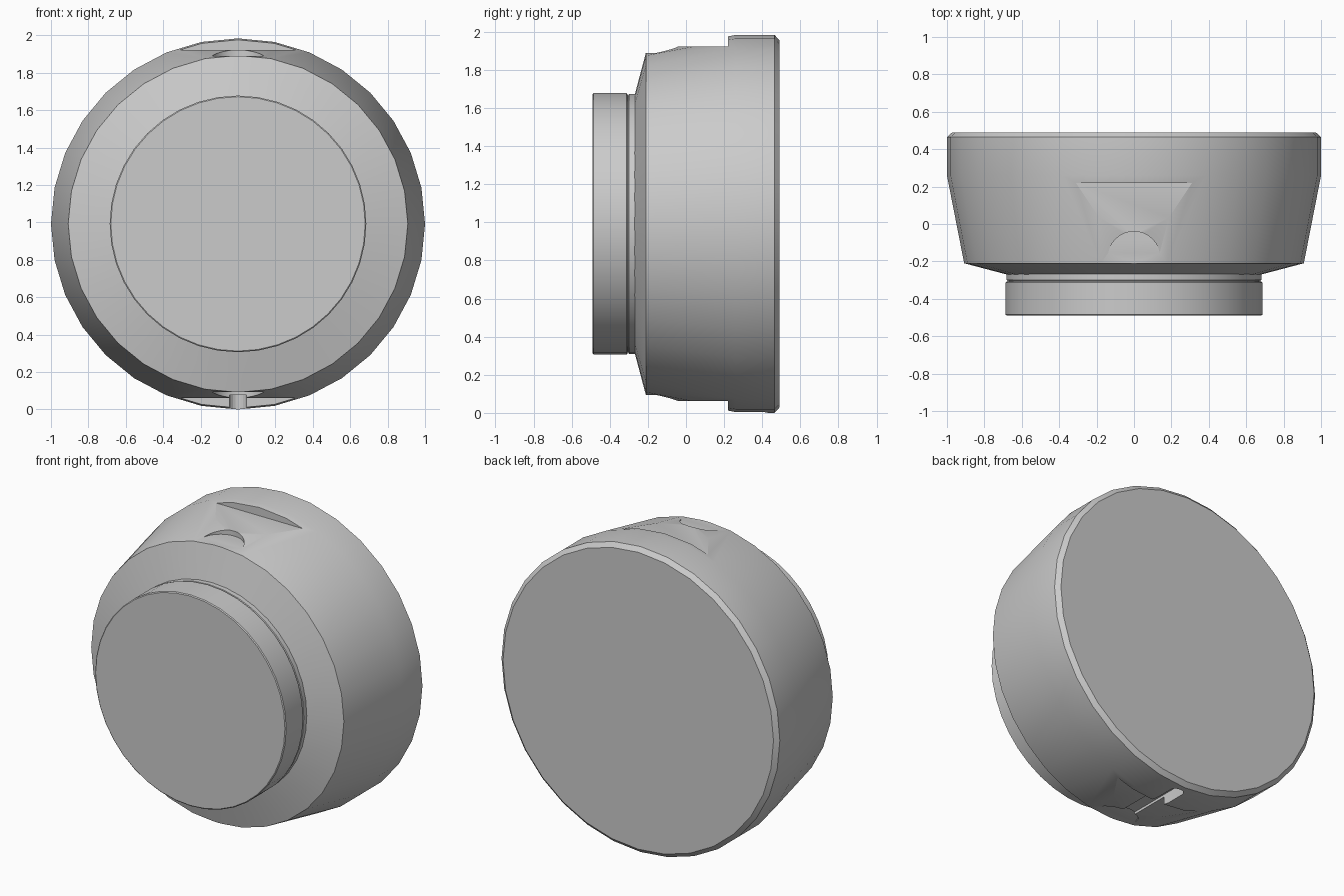
import bpy, bmesh
from math import sin, cos, pi, radians

if "Cube" in bpy.data.objects:
    bpy.data.objects.remove(bpy.data.objects["Cube"])

CZ = 0.992          # height of the turning axis
FLAT = 0.93         # distance of the milled flats from the axis
FLOOR = 0.898       # distance of the finger recess floors from the axis

grey = bpy.data.materials.new("plain grey")
grey.use_nodes = True
grey.diffuse_color = (0.6, 0.6, 0.6, 1)
grey.node_tree.nodes["Principled BSDF"].inputs["Base Color"].default_value = (0.6, 0.6, 0.6, 1)


def finish(name, bm):
    bmesh.ops.recalc_face_normals(bm, faces=bm.faces)
    mesh = bpy.data.meshes.new(name)
    bm.to_mesh(mesh)
    bm.free()
    obj = bpy.data.objects.new(name, mesh)
    bpy.context.collection.objects.link(obj)
    mesh.materials.append(grey)
    return obj


def turned(name, profile, sides, squash=1.0):
    """Closed solid turned about the y axis from (y, radius) points."""
    bm = bmesh.new()
    angles = [2 * pi * i / sides for i in range(sides)]
    rings = [[bm.verts.new((r * cos(a), y, CZ + squash * r * sin(a))) for a in angles]
             for y, r in profile]
    for lower, upper in zip(rings, rings[1:]):
        for i in range(sides):
            j = (i + 1) % sides
            bm.faces.new((lower[i], lower[j], upper[j], upper[i]))
    bm.faces.new(rings[0])
    bm.faces.new(rings[-1])
    return finish(name, bm)


def prism(name, outline, z0, z1):
    """Upright prism over an (x, y) outline."""
    bm = bmesh.new()
    base = bm.faces.new([bm.verts.new((x, y, z0)) for x, y in outline])
    top = bmesh.ops.extrude_face_region(bm, geom=[base])["geom"]
    bmesh.ops.translate(bm, vec=(0, 0, z1 - z0),
                        verts=[v for v in top if isinstance(v, bmesh.types.BMVert)])
    return finish(name, bm)


def arc(cy, r, start, end, steps):
    return [(r * cos(start + (end - start) * i / steps),
             cy + r * sin(start + (end - start) * i / steps)) for i in range(steps + 1)]


def select_only(obj):
    bpy.ops.object.select_all(action="DESELECT")
    obj.select_set(True)
    bpy.context.view_layer.objects.active = obj


def cut(target, cutter):
    cutter.hide_render = True
    mod = target.modifiers.new("cut", "BOOLEAN")
    mod.operation = "DIFFERENCE"
    mod.solver = "EXACT"
    mod.object = cutter
    select_only(target)
    bpy.ops.object.modifier_apply(modifier=mod.name)
    bpy.data.objects.remove(cutter)


# Main housing with tapered wall and bevelled back rim
body = turned("housing", [(-0.27, 0.68), (-0.21, 0.908), (0.26, 1.0),
                          (0.465, 1.0), (0.49, 0.972)], 32, 0.992)

# Milled flats and round finger recesses on the top and bottom
flat_outline = [(-0.6, -0.6), (0.6, -0.6), (0.6, 0.22), (-0.6, 0.22)]
recess_outline = arc(-0.18, 0.14, 0, 2 * pi, 32)[:-1]
for side in (1, -1):
    for outline, depth in ((flat_outline, FLAT), (recess_outline, FLOOR)):
        cut(body, prism("cutter", outline, CZ + side * depth, CZ + side * 1.2))

# Round-ended slot underneath
slot_outline = [(-0.045, -0.12), (0.045, -0.12)] + arc(0.385, 0.045, 0, pi, 10)
cut(body, prism("cutter", slot_outline, -0.2, 0.078))

# Short neck and front cap, parted by a fine groove
neck = turned("neck", [(-0.31, 0.676), (-0.303, 0.676), (-0.299, 0.683), (-0.25, 0.683)], 40)
cap = turned("front_cap", [(-0.49, 0.68), (-0.485, 0.686), (-0.312, 0.686), (-0.307, 0.68)], 40)

for obj in (body, neck, cap):
    select_only(obj)
    bpy.ops.object.shade_smooth_by_angle(angle=radians(25 if obj != body else 14))
